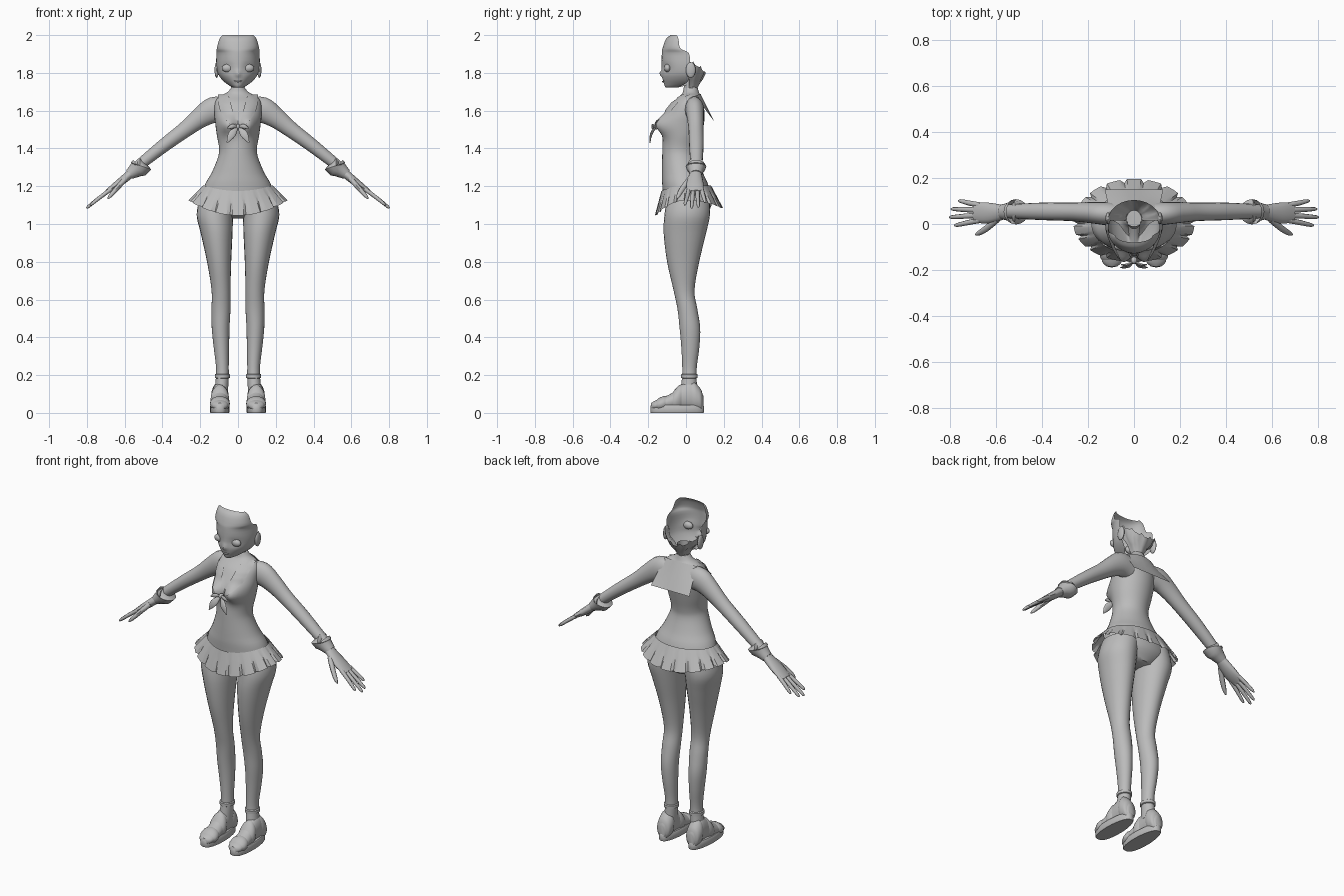
import bpy, bmesh, math
from mathutils import Vector

if "Cube" in bpy.data.objects:
    bpy.data.objects.remove(bpy.data.objects["Cube"])

grey = bpy.data.materials.new("plain_grey")
grey.diffuse_color = (0.5, 0.5, 0.5, 1)
grey.use_nodes = True
grey.node_tree.nodes["Principled BSDF"].inputs["Base Color"].default_value = grey.diffuse_color


def finish(name, bm, angle=50):
    bmesh.ops.recalc_face_normals(bm, faces=bm.faces)
    me = bpy.data.meshes.new(name)
    bm.to_mesh(me)
    bm.free()
    me.materials.append(grey)
    ob = bpy.data.objects.new(name, me)
    bpy.context.collection.objects.link(ob)
    bpy.ops.object.select_all(action='DESELECT')
    ob.select_set(True)
    bpy.context.view_layer.objects.active = ob
    bpy.ops.object.shade_smooth_by_angle(angle=math.radians(angle))
    return ob


def loft(name, rings, closed=True, cap=False, angle=50):
    bm = bmesh.new()
    vs = [[bm.verts.new(p) for p in r] for r in rings]
    n = len(rings[0])
    for a, b in zip(vs, vs[1:]):
        for i in range(n if closed else n - 1):
            j = (i + 1) % n
            bm.faces.new((a[i], a[j], b[j], b[i]))
    if cap:
        bm.faces.new(vs[0])
        bm.faces.new(vs[-1])
    return finish(name, bm, angle)


def spline(rows, k=4):
    """Catmull-Rom through table rows."""
    out = []
    for i in range(len(rows) - 1):
        p0, p1, p2, p3 = (rows[max(0, min(len(rows) - 1, i + d))] for d in (-1, 0, 1, 2))
        for s in range(k):
            t = s / k
            out.append([0.5 * (2 * b + (c - a) * t + (2 * a - 5 * b + 4 * c - d) * t * t
                               + (3 * b - a - 3 * c + d) * t ** 3)
                        for a, b, c, d in zip(p0, p1, p2, p3)])
    return out + [list(rows[-1])]


def oval(z, cx, a, yf, yb, n=24):
    """Horizontal ellipse, first point at the front."""
    c, h = (yf + yb) / 2, (yb - yf) / 2
    return [(cx + a * math.sin(q), c - h * math.cos(q), z)
            for q in (2 * math.pi * i / n for i in range(n))]


def tube(name, pts, k=3, n=12):
    """Path rows: x, y, z, radius towards y, radius in the xz plane."""
    rows, rings = spline(pts, k), []
    P = [Vector(r[:3]) for r in rows]
    for i, r in enumerate(rows):
        d = (P[min(i + 1, len(P) - 1)] - P[max(i - 1, 0)]).normalized()
        u = Vector((0, 1, 0))
        u = (u - d * u.dot(d)).normalized()
        v = d.cross(u)
        rings.append([P[i] + u * r[3] * math.cos(q) + v * r[4] * math.sin(q)
                      for q in (2 * math.pi * j / n for j in range(n))])
    return loft(name, rings, cap=True)


def ball(name, loc, scale):
    bm = bmesh.new()
    bmesh.ops.create_uvsphere(bm, u_segments=16, v_segments=10, radius=1)
    for v in bm.verts:
        v.co = Vector(loc) + Vector([a * b for a, b in zip(v.co, scale)])
    return finish(name, bm)


# torso: z, half width, front y, back y, with the bust pushed out of the front
torso = spline([(1.72, .036, -.012, .062), (1.695, .06, -.018, .07), (1.675, .1, -.035, .08),
                (1.64, .122, -.075, .092), (1.58, .125, -.11, .098), (1.53, .12, -.122, .095),
                (1.47, .112, -.122, .082), (1.4, .1, -.125, .066), (1.35, .107, -.126, .064),
                (1.27, .14, -.127, .09), (1.2, .178, -.125, .12), (1.1, .19, -.108, .135),
                (1.03, .08, -.03, .09)])


def bust(x, z):
    return .05 * math.exp(-((abs(x) - .058) / .045) ** 2 - ((z - 1.525) / .05) ** 2)


def chest_y(x, z):
    r = min(torso, key=lambda q: abs(q[0] - z))
    c, h = (r[2] + r[3]) / 2, (r[3] - r[2]) / 2
    return c - h * math.sqrt(max(0, 1 - (x / r[1]) ** 2)) - bust(x, z)


rings = []
for z, a, f, b in torso:
    mid = (f + b) / 2
    rings.append([(x, y - (bust(x, zz) if y < mid - .01 else 0), zz)
                  for x, y, zz in oval(z, 0, a, f, b, 40)])
loft("torso", rings, cap=True)

# neck
loft("neck", [oval(*r) for r in spline([(1.78, 0, .034, -.012, .06), (1.72, 0, .035, -.012, .06),
                                       (1.68, 0, .042, -.02, .068)], 3)])

# open-backed face shell: z, half width, front y, rear edge y
face = spline([(2.0, .08, -.08, -.05), (1.98, .098, -.106, -.04), (1.93, .112, -.124, -.03),
               (1.905, .114, -.128, .015), (1.85, .115, -.129, .02), (1.8, .107, -.128, .02),
               (1.77, .09, -.124, .015), (1.745, .064, -.117, .0), (1.722, .025, -.105, -.05),
               (1.735, .026, -.06, -.0), (1.755, .028, -.02, .015)], 3)
rings = []
for z, a, f, b in face:
    row = []
    for i in range(33):
        q = math.pi * (i / 32 - .5)
        x, y = a * math.sin(q), b - (b - f) * math.cos(q)
        if y < -.06:  # small nose and eye hollows
            y -= .014 * math.exp(-(x / .012) ** 2 - ((z - 1.795) / .014) ** 2)
            y += .010 * math.exp(-((abs(x) - .055) / .03) ** 2 - ((z - 1.825) / .022) ** 2)
        row.append((x, y, z))
    rings.append(row)
loft("face", rings, closed=False, angle=60)
tube("mouth", [(-.02, -.116, 1.757, .004, .002), (0, -.122, 1.754, .005, .004),
               (.02, -.116, 1.757, .004, .002)])

# jagged nape shell behind the ears
rings = []
for h, a, b in [(0, .034, .06), (.35, .06, .075), (.6, .095, .088), (1, .113, .104)]:
    row = []
    for i in range(25):
        q = math.pi * (i / 24)
        side = abs(math.cos(q))
        top = 1.795 + .055 * side ** 2 + (.014 if i % 4 == 2 else 0)
        row.append((a * math.cos(q), .015 + (b - .015) * math.sin(q), 1.72 + (top - 1.72) * h))
    rings.append(row)
loft("nape", rings, closed=False)

# skirt: pleated flare with a lower front hem
rings = []
for t in (0, .3, .65, 1):
    row = []
    for i in range(108):
        q = 2 * math.pi * i / 108
        s, c = math.sin(q), math.cos(q)
        ztop = 1.205 - .03 * max(0, c) ** 2
        zbot = 1.125 - (.08 if c > 0 else .04) * c * c
        ax = .183 + .08 * t
        dy = (.13 + .035 * t) if c > 0 else (.132 + .064 * t)
        p = 1 - (.075 * t if i % 6 == 3 else 0)
        row.append((ax * s * p, -dy * c * p, ztop + (zbot - ztop) * t))
    rings.append(row)
loft("skirt", rings, angle=25)

# rear collar flap
rings = []
for t in (0, .33, .67, 1):
    rings.append([((.105 + .022 * t) * u, .078 + .072 * t - .03 * u * u * (1 - t),
                   1.69 - .148 * t - .012 * u * u * (1 - t)) for u in (-1, -.6, -.2, .2, .6, 1)])
loft("collar_back", rings, closed=False)

# scarf knot
ball("scarf_knot", (0, -.158, 1.515), (.014, .016, .014))

for s, side in ((-1, "left"), (1, "right")):
    # collar lapel laid over the chest
    rings = []
    for i in range(13):
        t = i / 12
        z = 1.685 - .165 * t
        x0, x1 = .05 - .042 * t, .105 - .075 * t ** 3
        rings.append([(s * x, chest_y(x, z) - .007, z)
                      for x in (x0 + (x1 - x0) * j / 5 for j in range(6))])
    loft(side + "_lapel", rings, closed=False)

    # scarf tail and loop
    tube(side + "_scarf_tail", [(s * .005, -.162, 1.51, .004, .006), (s * .032, -.185, 1.475, .006, .02),
                                (s * .058, -.19, 1.43, .002, .003)])
    tube(side + "_scarf_loop", [(s * .005, -.162, 1.515, .004, .006), (s * .03, -.178, 1.518, .006, .012),
                                (s * .055, -.176, 1.505, .003, .004)])

    # eye and ear
    ball(side + "_eye", (s * .055, -.098, 1.825), (.031, .018, .022))
    ball(side + "_ear", (s * .113, .025, 1.815), (.011, .026, .042))

    # arm
    tube(side + "_arm", [(s * .07, .04, 1.6, .05, .066), (s * .13, .046, 1.603, .05, .07),
                         (s * .2, .05, 1.562, .045, .055), (s * .28, .053, 1.5, .04, .043),
                         (s * .4, .055, 1.41, .038, .036), (s * .55, .055, 1.29, .03, .028)], 4, 18)
    # folded cuff
    tube(side + "_cuff", [(s * .53, .053, 1.308, .034, .03), (s * .513, .053, 1.307, .055, .057),
                          (s * .54, .053, 1.287, .042, .042), (s * .575, .053, 1.262, .032, .028)], 2, 16)
    # hand with four fingers and a thumb
    tube(side + "_palm", [(s * .555, .053, 1.278, .028, .024), (s * .61, .048, 1.232, .042, .022),
                          (s * .655, .048, 1.198, .046, .018), (s * .695, .05, 1.17, .04, .011)], 3, 14)
    for i, tip in enumerate((.782, .803, .796, .765)):
        y0, y1 = .016 + .022 * i, -.005 + .035 * i
        z1 = 1.173 - .76 * (tip - .685)
        tube(side + "_finger", [(s * .67, y0, 1.186, .012, .011),
                                (s * (.67 + tip) / 2, (y0 + y1) / 2, (1.19 + z1) / 2, .011, .01),
                                (s * (tip - .01), y1, z1 + .008, .008, .008),
                                (s * tip, y1, z1, .002, .002)], 2, 8)
    tube(side + "_thumb", [(s * .595, .02, 1.24, .015, .014), (s * .64, -.018, 1.19, .015, .013),
                           (s * .675, -.04, 1.15, .011, .01), (s * .69, -.047, 1.133, .002, .003)], 2, 8)

    # leg: z, centre x, half width, front y, back y
    leg = spline([(1.14, .105, .095, -.1, .125), (1.05, .122, .097, -.114, .127),
                  (.95, .113, .084, -.118, .106), (.8, .1, .064, -.1, .07),
                  (.65, .09, .05, -.066, .045), (.55, .09, .05, -.045, .06),
                  (.45, .092, .047, -.034, .075), (.35, .088, .041, -.025, .071),
                  (.25, .083, .034, -.02, .058), (.19, .083, .034, -.021, .056),
                  (.1, .09, .036, -.032, .06)])
    loft(side + "_leg", [oval(r[0], s * r[1], *r[2:]) for r in leg], cap=True)

    # ankle strap
    loft(side + "_ankle_strap", [oval(z, s * .083, .034 + o, -.021 - o, .056 + o)
                                 for z, o in ((.183, 0), (.186, .006), (.203, .006), (.207, 0))])

    # sole
    sole = []
    for z, o in ((0, .002), (.004, 0), (.036, 0), (.042, .004)):
        ring = []
        for i in range(32):
            q = 2 * math.pi * i / 32
            sx, cy = math.sin(q), math.cos(q)
            w = .051 - o - (.008 if cy < 0 else 0) * abs(cy)
            ring.append((s * .097 + w * math.copysign(abs(sx) ** .75, sx),
                         -.047 - (.142 - o) * math.copysign(abs(cy) ** .85, cy), z))
        sole.append(ring)
    loft(side + "_sole", sole, cap=True)

    # foot rows: y, half width, top z
    foot = spline([(.092, .018, .09), (.075, .036, .125), (.03, .041, .165), (-.025, .041, .15),
                   (-.07, .045, .108), (-.12, .047, .083), (-.165, .042, .064), (-.185, .022, .052)])

    def arch(y, w, top, o=0):
        h = (top - .015) / 2
        return [(s * .096 + (w + o) * math.cos(q), y, .015 + h + (h + o) * math.sin(q))
                for q in (2 * math.pi * i / 20 for i in range(20))]

    loft(side + "_foot", [arch(*r) for r in foot], cap=True)
    # two straps and a heel counter hugging the foot
    for part, lo, hi in (("toe_strap", 19, 23), ("instep_strap", 12, 16), ("heel_counter", 2, 8)):
        rows = foot[lo:hi + 1]
        loft(side + "_" + part, [arch(*r, 0 if i in (0, len(rows) - 1) else .006)
                                 for i, r in enumerate(rows)])
